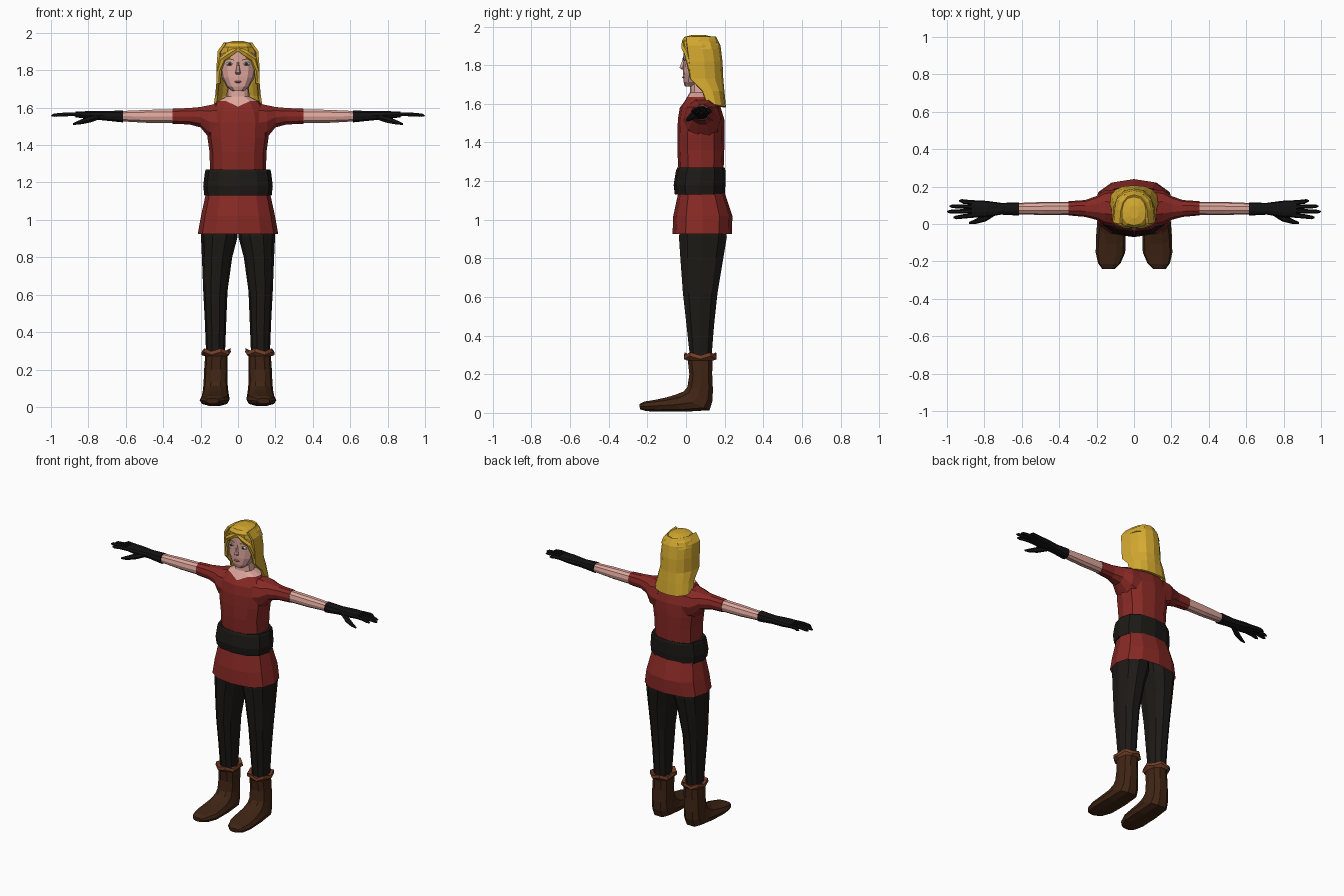
import bpy, bmesh, math
from mathutils import Vector, Matrix


def material(name, rgb):
    m = bpy.data.materials.new(name)
    m.diffuse_color = (*rgb, 1)
    return m


RED = material("red_cloth", (0.24, 0.022, 0.018))
BLACK = material("black_cloth", (0.012, 0.010, 0.008))
GLOVE = material("glove_black", (0.006, 0.006, 0.006))
SKIN = material("skin", (0.72, 0.38, 0.33))
HAIR = material("blond", (0.66, 0.40, 0.03))
BROWN = material("brown_leather", (0.05, 0.018, 0.007))
CUFF = material("cuff_leather", (0.18, 0.05, 0.022))
WHITE = material("eye_white", (0.75, 0.75, 0.72))
GREEN = material("iris_green", (0.05, 0.16, 0.13))
LIP = material("lip", (0.45, 0.13, 0.11))


def finish(bm, name, mat, mirror):
    bmesh.ops.recalc_face_normals(bm, faces=bm.faces)
    me = bpy.data.meshes.new(name)
    bm.to_mesh(me)
    bm.free()
    me.materials.append(mat)
    ob = bpy.data.objects.new(name, me)
    bpy.context.collection.objects.link(ob)
    if mirror:
        ob.modifiers.new("mirror", 'MIRROR').use_mirror_merge = False
    return ob


def ring(c, u, v, n=12, p=2.0):
    """Closed (super)ellipse around c with half axes u and v."""
    pts = []
    for i in range(n):
        t = 2 * math.pi * i / n
        a, b = [math.copysign(abs(k) ** (2 / p), k) if abs(k) > 1e-6 else 0
                for k in (math.cos(t), math.sin(t))]
        pts.append(Vector(c) + Vector(u) * a + Vector(v) * b)
    return pts


def slab(cx, hx, front, back, n=12, p=2.4):
    """Ring given by its front and back (y, z) points and half width."""
    f, b = Vector((cx, *front)), Vector((cx, *back))
    return ring((f + b) / 2, (hx, 0, 0), (b - f) / 2, n, p)


def level(rows, cx=0, n=12, p=2.4):
    """Horizontal rings from rows of (z, half width, front y, back y)."""
    return [slab(cx, hx, (y0, z), (y1, z), n, p) for z, hx, y0, y1 in rows]


def loft(name, rings, mat, caps=(True, True), mirror=False, closed=True):
    bm = bmesh.new()
    vs = [[bm.verts.new(q) for q in r] for r in rings]
    n = len(rings[0])
    for a, b in zip(vs, vs[1:]):
        for i in range(n if closed else n - 1):
            j = (i + 1) % n
            bm.faces.new((a[i], a[j], b[j], b[i]))
    if caps[0]:
        bm.faces.new(vs[0][::-1])
    if caps[1]:
        bm.faces.new(vs[-1])
    return finish(bm, name, mat, mirror)


def tube(name, path, mat, n=6, mirror=True):
    """Tapered tube along (x, y, z, radius) points."""
    P = [Vector(q[:3]) for q in path]
    rings = []
    for i, q in enumerate(path):
        d = (P[min(i + 1, len(P) - 1)] - P[max(i - 1, 0)]).normalized()
        u = d.cross(Vector((0, 0, 1))).normalized()
        rings.append(ring(P[i], u * q[3], d.cross(u) * q[3], n))
    return loft(name, rings, mat, mirror=mirror)


def ball(name, c, s, mat, mirror=True):
    bm = bmesh.new()
    bmesh.ops.create_uvsphere(bm, u_segments=10, v_segments=6, radius=1,
                              matrix=Matrix.Translation(c) @ Matrix.Diagonal((*s, 1)))
    return finish(bm, name, mat, mirror)


# Tunic body, with a dipped neckline shared with the neck
body = level([(0.925, 0.215, -0.07, 0.238), (1.02, 0.198, -0.066, 0.24), (1.14, 0.172, -0.04, 0.2),
              (1.27, 0.15, -0.04, 0.195), (1.36, 0.152, -0.045, 0.198), (1.44, 0.163, -0.045, 0.2),
              (1.52, 0.165, -0.042, 0.198), (1.58, 0.15, -0.032, 0.18), (1.635, 0.112, 0.0, 0.155)])
body[-1][9] += Vector((0, -0.012, -0.03))
loft("tunic", body, RED, caps=(False, False))
loft("neck", [body[-1]] + level([(1.66, 0.062, 0.02, 0.13), (1.74, 0.055, 0.025, 0.12)]), SKIN, (False, True))

# Belt
loft("belt", level([(1.135, 0.165, -0.04, 0.19), (1.13, 0.18, -0.058, 0.2), (1.18, 0.186, -0.064, 0.204),
                    (1.255, 0.177, -0.052, 0.204), (1.27, 0.172, -0.045, 0.2), (1.265, 0.145, -0.03, 0.185)]),
     BLACK, (False, False))


def across(rows, n=10, p=2.2):
    """Rings along x from rows of (x, y0, y1, z0, z1)."""
    return [ring((x, (a + b) / 2, (c + d) / 2), (0, (b - a) / 2, 0), (0, 0, (d - c) / 2), n, p)
            for x, a, b, c, d in rows]


# Sleeves, forearms and gloves
loft("sleeve", across([(0.09, -0.02, 0.185, 1.40, 1.632), (0.155, -0.005, 0.18, 1.435, 1.617),
                       (0.20, 0.022, 0.15, 1.492, 1.606), (0.26, 0.038, 0.128, 1.508, 1.60),
                       (0.35, 0.046, 0.122, 1.512, 1.596)]), RED, mirror=True)
loft("forearm", across([(0.34, 0.049, 0.119, 1.515, 1.593), (0.48, 0.048, 0.118, 1.517, 1.59),
                        (0.63, 0.052, 0.112, 1.526, 1.583)]), SKIN, mirror=True)
loft("glove", across([(0.615, 0.045, 0.115, 1.52, 1.587), (0.71, 0.05, 0.113, 1.53, 1.582),
                      (0.76, 0.042, 0.12, 1.535, 1.582), (0.81, 0.035, 0.126, 1.54, 1.582),
                      (0.87, 0.036, 0.126, 1.548, 1.579)], p=2.6), GLOVE, mirror=True)
for i, (y, tip, ty) in enumerate([(0.047, 0.965, 0.035), (0.07, 0.998, 0.066), (0.092, 0.985, 0.095),
                                  (0.114, 0.935, 0.124)]):
    tube(f"finger_{i + 1}", [(0.84, y, 1.564, 0.012), (0.91, (y + ty) / 2, 1.565, 0.012),
                             (tip - 0.015, ty, 1.56, 0.010), (tip, ty, 1.557, 0.004)], GLOVE)
tube("thumb", [(0.745, 0.06, 1.55, 0.014), (0.80, 0.03, 1.535, 0.018), (0.85, 0.012, 1.52, 0.012),
               (0.882, 0.006, 1.512, 0.005)], GLOVE)

# Trouser legs
legs = [(0.27, 0.12, 0.05, 0.02, 0.133), (0.45, 0.12, 0.057, 0.0, 0.148), (0.62, 0.121, 0.065, -0.02, 0.167),
        (0.80, 0.112, 0.081, -0.034, 0.198), (0.91, 0.1, 0.098, -0.042, 0.217), (1.0, 0.097, 0.097, -0.03, 0.2)]
loft("trouser_leg", [slab(cx, hx, (a, z), (b, z), 10, 2.3) for z, cx, hx, a, b in legs], BLACK, mirror=True)

# Boots: rings turn from the shaft into the foot
boot = [(0.115, 0.06, (0.005, 0.285), (0.14, 0.285)), (0.118, 0.063, (0.015, 0.2), (0.138, 0.2)),
        (0.12, 0.064, (0.005, 0.135), (0.142, 0.12)), (0.12, 0.068, (-0.015, 0.112), (0.14, 0.06)),
        (0.121, 0.074, (-0.06, 0.095), (0.125, 0.012)), (0.123, 0.079, (-0.11, 0.08), (0.0, 0.005)),
        (0.126, 0.079, (-0.165, 0.068), (-0.14, 0.005)), (0.132, 0.06, (-0.215, 0.06), (-0.205, 0.008)),
        (0.136, 0.034, (-0.242, 0.046), (-0.238, 0.018))]
loft("boot", [slab(cx, hx, f, b, 10, 2.5) for cx, hx, f, b in boot], BROWN, mirror=True)

# Folded, wavy boot cuffs
cuff = level([(0.272, 0.064, 0.0, 0.148), (0.285, 0.079, -0.014, 0.162), (0.305, 0.076, -0.012, 0.16),
              (0.295, 0.048, 0.018, 0.135)], 0.117, 10, 2.2)
for r in cuff[1:3]:
    for i, q in enumerate(r):
        q.z += 0.009 if i % 2 else -0.007
loft("boot_cuff", cuff, CUFF, (False, False), mirror=True)

# Head and face
loft("head", level([(1.69, 0.032, -0.006, 0.07), (1.712, 0.06, -0.012, 0.10), (1.76, 0.088, -0.015, 0.14),
                    (1.82, 0.1, -0.013, 0.165), (1.89, 0.095, -0.012, 0.16), (1.935, 0.06, 0.02, 0.13)],
                   p=2.5), SKIN)
loft("nose", level([(1.778, 0.012, -0.022, 0.0), (1.787, 0.015, -0.036, 0.0), (1.81, 0.009, -0.026, 0.0),
                    (1.845, 0.006, -0.015, 0.0)], n=6, p=2), SKIN)
ball("eye", (0.046, 0.0, 1.834), (0.021, 0.014, 0.011), WHITE)
ball("iris", (0.045, -0.006, 1.834), (0.010, 0.011, 0.010), GREEN)
ball("pupil", (0.045, -0.013, 1.834), (0.004, 0.006, 0.004), BLACK)
ball("mouth", (0, -0.012, 1.738), (0.02, 0.008, 0.006), LIP, mirror=False)
tube("eyebrow", [(0.022, -0.01, 1.855, 0.003), (0.045, -0.007, 1.861, 0.004), (0.07, 0.004, 1.854, 0.002)], HAIR)

# Long hair: a U-shaped curtain around the sides and back
rows = []
for z, hx, yf, yb, lift in [(1.945, 0.07, 0.0, 0.15, 0), (1.90, 0.102, 0.005, 0.172, 0),
                            (1.82, 0.108, 0.016, 0.182, 0), (1.73, 0.109, 0.022, 0.186, 0),
                            (1.665, 0.115, 0.085, 0.192, 0.0), (1.582, 0.125, 0.108, 0.2, 0.02)]:
    row = []
    for i in range(9):
        t = math.pi * (i / 8 - 0.5)
        s, c = math.sin(t), max(math.cos(t), 0.0)
        row.append(Vector((hx * math.copysign(abs(s) ** 0.8, s), yf + (yb - yf) * c ** 0.8,
                           z + lift * (1 - c))))
    rows.append(row)
curtain = loft("long_hair", rows, HAIR, (False, False), closed=False)
mod = curtain.modifiers.new("thickness", 'SOLIDIFY')
mod.thickness, mod.offset = 0.014, 0

# Hair cap and the parted front locks
cap = level([(1.885, 0.106, -0.018, 0.175), (1.925, 0.09, -0.022, 0.165), (1.947, 0.062, -0.008, 0.14),
             (1.956, 0.025, 0.03, 0.10)])
for i in (8, 9, 10):
    cap[0][i].z += 0.012
loft("hair_cap", cap, HAIR)
tube("front_lock", [(0.004, -0.008, 1.915, 0.014), (0.045, -0.006, 1.888, 0.018), (0.083, 0.008, 1.86, 0.018),
                    (0.1, 0.018, 1.80, 0.013), (0.1, 0.028, 1.73, 0.008)], HAIR)
